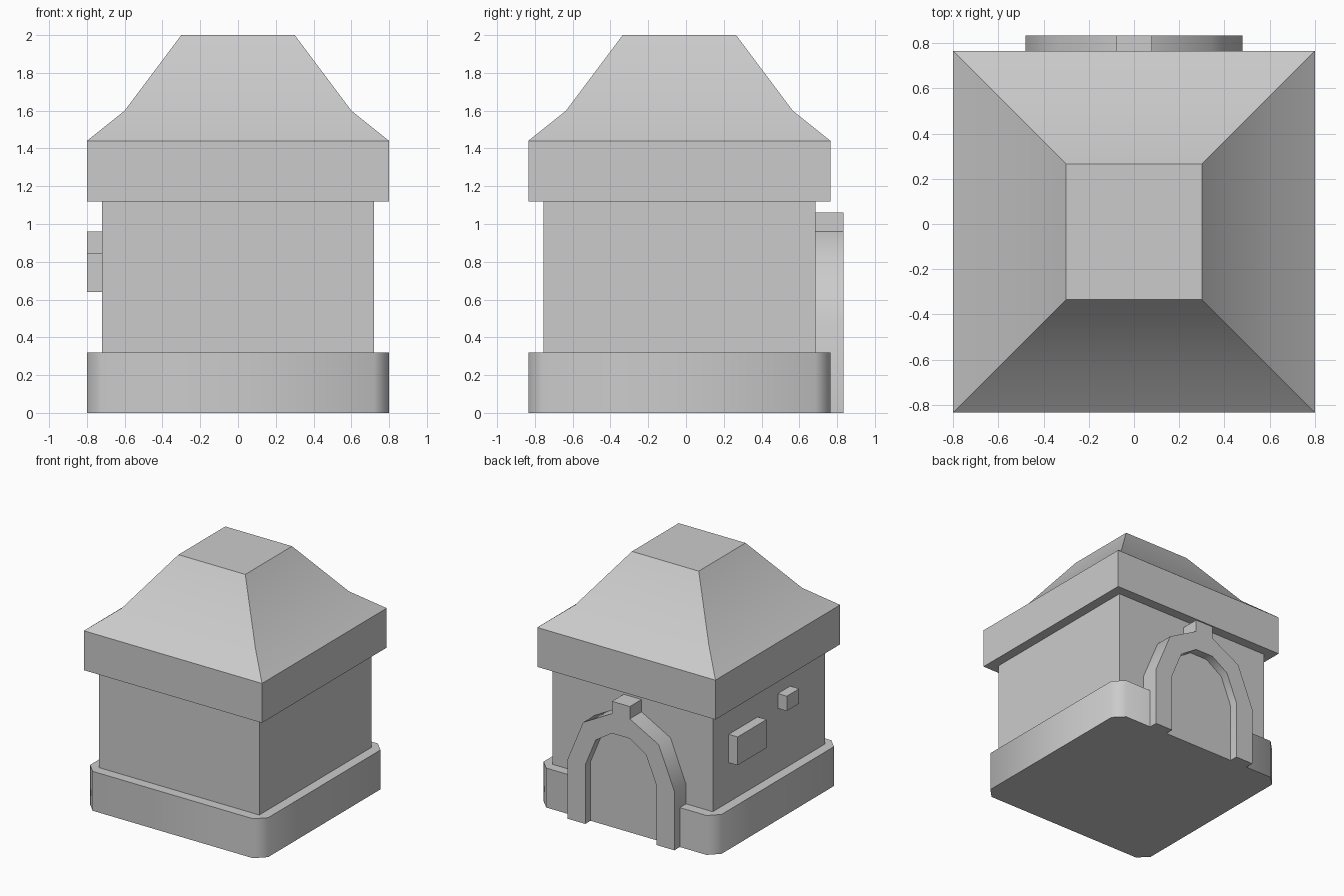
import bpy, bmesh, math

if "Cube" in bpy.data.objects:
    bpy.data.objects.remove(bpy.data.objects["Cube"])

CY = -0.035  # centre line of the building in y


def finish(name, bm):
    """Turn a bmesh into an object, smooth across shallow angles only."""
    bmesh.ops.recalc_face_normals(bm, faces=bm.faces)
    mesh = bpy.data.meshes.new(name)
    bm.to_mesh(mesh)
    bm.free()
    obj = bpy.data.objects.new(name, mesh)
    bpy.context.collection.objects.link(obj)
    bpy.ops.object.select_all(action='DESELECT')
    obj.select_set(True)
    bpy.context.view_layer.objects.active = obj
    bpy.ops.object.shade_smooth_by_angle(angle=math.radians(48))
    return obj


def square_loft(name, levels, cut=0.0):
    """Stack square rings of (half width, z), optionally with cut corners."""
    bm = bmesh.new()
    rings = []
    for h, z in levels:
        ring = []
        for sx, sy in ((1, 1), (-1, 1), (-1, -1), (1, -1)):
            corner = [(h, h)]
            if cut:
                corner = [(h, h - cut), (h - cut, h)]
                if sx * sy < 0:
                    corner.reverse()
            ring += [bm.verts.new((sx * x, sy * y + CY, z)) for x, y in corner]
        rings.append(ring)
    n = len(rings[0])
    for a, b in zip(rings, rings[1:]):
        for i in range(n):
            j = (i + 1) % n
            bm.faces.new((a[i], a[j], b[j], b[i]))
    bm.faces.new(rings[0])
    bm.faces.new(rings[-1])
    return finish(name, bm)


def extrude_xz(name, points, y0, y1):
    """Extrude an x-z outline from y0 to y1."""
    bm = bmesh.new()
    face = bm.faces.new([bm.verts.new((x, y0, z)) for x, z in points])
    new = bmesh.ops.extrude_face_region(bm, geom=[face])['geom']
    verts = [v for v in new if isinstance(v, bmesh.types.BMVert)]
    bmesh.ops.translate(bm, verts=verts, vec=(0, y1 - y0, 0))
    return finish(name, bm)


def box(name, x0, x1, y0, y1, z0, z1):
    return extrude_xz(name, [(x0, z0), (x1, z0), (x1, z1), (x0, z1)], y0, y1)


def half_arch(r):
    """Right half of an arch outline, foot to crown."""
    d = r * math.sqrt(0.5)
    return [(r, 0), (r, 0.48), (d, 0.48 + d), (0.08, 0.48 + r)]


def mirrored(half):
    return half + [(-x, z) for x, z in reversed(half)]


# Plinth, walls, and roof with its deep eave
square_loft("plinth", [(0.8, 0), (0.8, 0.32)], cut=0.08)
square_loft("walls", [(0.72, 0.3), (0.72, 1.14)])
square_loft("roof", [(0.8, 1.12), (0.8, 1.44), (0.6, 1.6), (0.3, 2.0)])

# Door surround with raised keystone, and the door panel inside it
outer = half_arch(0.48) + [(0.08, 1.06)]
inner = half_arch(0.32)
extrude_xz("door_surround", mirrored(outer) + mirrored(inner)[::-1], 0.675, 0.835)
extrude_xz("door_panel", mirrored(inner), 0.675, 0.767)

# Projecting stones on the left wall
box("large_wall_stone", -0.8, -0.71, 0.11, 0.48, 0.64, 0.87)
box("small_wall_stone", -0.8, -0.71, -0.31, -0.15, 0.84, 0.96)
